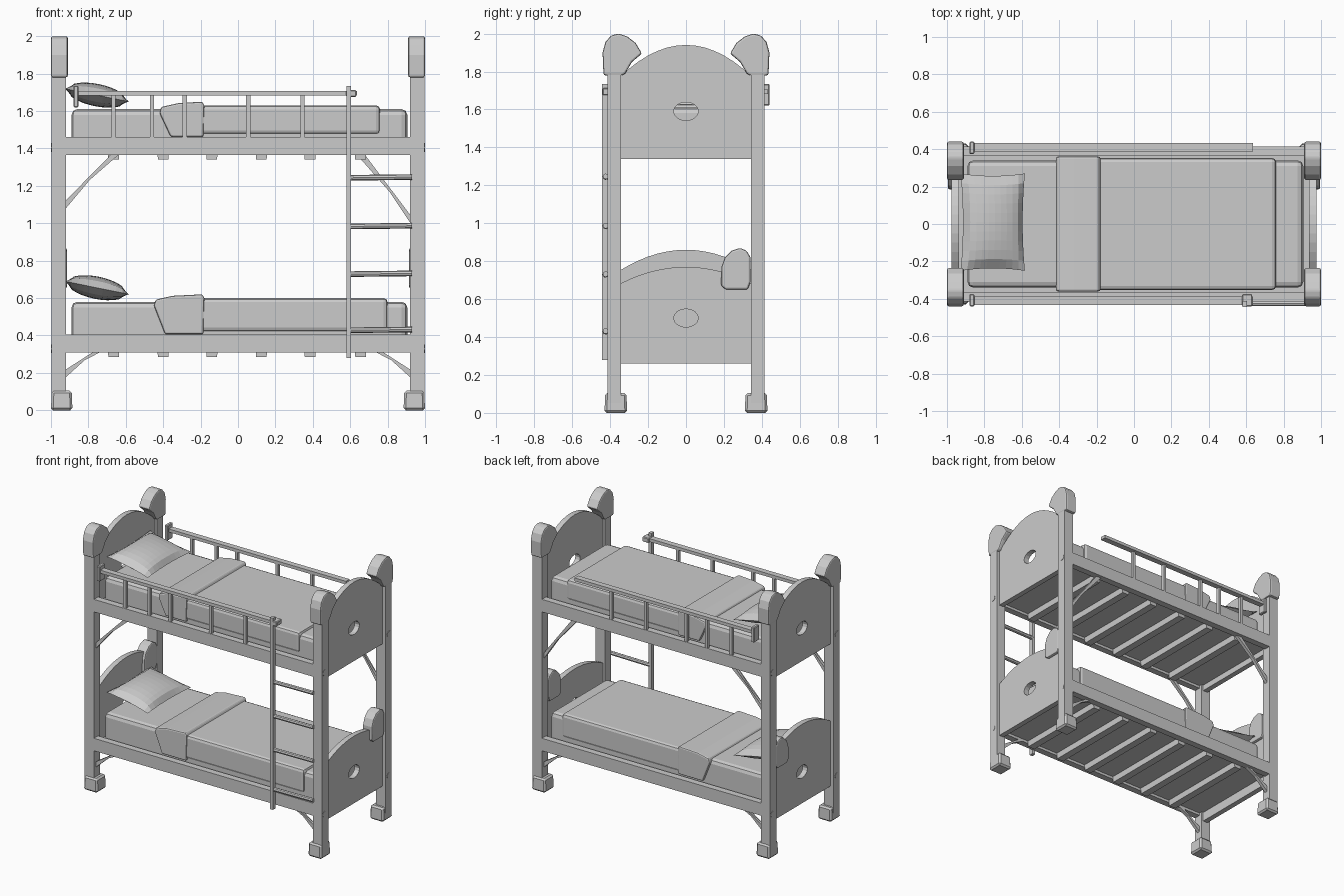
import bpy, bmesh, math
from mathutils import Vector

if "Cube" in bpy.data.objects:
    bpy.data.objects.remove(bpy.data.objects["Cube"])


def finish(name, bm, bevel=0, segs=2):
    bmesh.ops.recalc_face_normals(bm, faces=bm.faces)
    me = bpy.data.meshes.new(name)
    bm.to_mesh(me)
    bm.free()
    ob = bpy.data.objects.new(name, me)
    bpy.context.collection.objects.link(ob)
    if bevel:
        m = ob.modifiers.new("bevel", 'BEVEL')
        m.width, m.segments = bevel, segs
    return ob


def box(name, x, y, z, bevel=0, segs=2, taper=1.0):
    """Box from (min, max) pairs; taper scales the top face."""
    x, y, z = sorted(x), sorted(y), sorted(z)
    bm = bmesh.new()
    bmesh.ops.create_cube(bm, size=1)
    for v in bm.verts:
        k = taper if v.co.z > 0 else 1
        v.co = Vector(((x[0] + x[1]) / 2 + v.co.x * k * (x[1] - x[0]),
                       (y[0] + y[1]) / 2 + v.co.y * k * (y[1] - y[0]),
                       (z[0] + z[1]) / 2 + v.co.z * (z[1] - z[0])))
    return finish(name, bm, bevel, segs)


def prism(name, loops, lo, hi, axis='x', bevel=0):
    """Outline loops (later ones are holes) extruded along x or y."""
    bm = bmesh.new()
    edges = []
    for pts in loops:
        vs = [bm.verts.new((lo, a, b) if axis == 'x' else (a, lo, b)) for a, b in pts]
        edges += [bm.edges.new((vs[i - 1], vs[i])) for i in range(len(vs))]
    if len(loops) == 1:
        bm.faces.new(vs)
    else:
        bmesh.ops.triangle_fill(bm, edges=edges, use_beauty=True)
    ext = bmesh.ops.extrude_face_region(bm, geom=bm.faces[:])
    d = hi - lo
    bmesh.ops.translate(bm, verts=[g for g in ext['geom'] if isinstance(g, bmesh.types.BMVert)],
                        vec=(d, 0, 0) if axis == 'x' else (0, d, 0))
    return finish(name, bm, bevel)


def rod(name, a, b, r, sides=8):
    a, b = Vector(a), Vector(b)
    bm = bmesh.new()
    bmesh.ops.create_cone(bm, cap_ends=True, segments=sides, radius1=r, radius2=r, depth=(b - a).length)
    bm.transform((b - a).to_track_quat('Z', 'Y').to_matrix().to_4x4())
    bmesh.ops.translate(bm, verts=bm.verts, vec=(a + b) / 2)
    return finish(name, bm)


def end_board(name, sx, bottom, shoulder, crown, hole):
    """Arched end panel with an oval hand hole."""
    half, n = 0.35, 14
    top = []
    for i in range(n + 1):
        t = 1 - 2 * i / n
        top.append((half * t, shoulder + (crown - shoulder) * (1 - t * t)))
    outer = [(-half, bottom), (half, bottom)] + top
    oval = [(0.065 * math.cos(k * math.pi / 8), hole + 0.048 * math.sin(k * math.pi / 8)) for k in range(16)]
    prism(name, [outer, oval], sx * 0.935, sx * 0.975)


def pillow(name, z):
    bm = bmesh.new()
    for side in (1, -1):
        g = bmesh.ops.create_grid(bm, x_segments=10, y_segments=10, size=1)['verts']
        for v in g:
            u, w = v.co.x, v.co.y
            h = (max(0, 1 - u * u) * max(0, 1 - w * w)) ** 0.5
            v.co = (0.175 * u * (1 - 0.07 * (1 - w * w)), 0.26 * w * (1 - 0.05 * (1 - u * u)), side * 0.06 * h)
    bmesh.ops.remove_doubles(bm, verts=bm.verts, dist=0.0005)
    ob = finish(name, bm)
    ob.location = (-0.755, 0.01, z)
    ob.rotation_euler = (0, 0.2, 0)


# Corner posts with feet, rounded caps and pegs
cap = [(0.435, 1.78), (0.44, 1.90), (0.425, 1.955), (0.395, 1.99), (0.355, 2.0),
       (0.31, 1.985), (0.265, 1.95), (0.232, 1.895), (0.285, 1.85), (0.32, 1.79), (0.335, 1.78)]
for sx in (-1, 1):
    for sy in (-1, 1):
        box("corner_post", (sx * 0.92, sx * 0.998), (sy * 0.342, sy * 0.415), (0.05, 1.82))
        box("post_foot", (sx * 0.885, sx), (sy * 0.31, sy * 0.43), (0, 0.105), 0.012, 1, 0.93)
        prism("post_cap", [[(sy * y, z) for y, z in cap]], sx * 0.91, sx, bevel=0.01)
        for z in (0.33, 1.405):
            rod("post_peg", (sx * 0.98, sy * 0.385, z), (sx, sy * 0.385, z), 0.023, 12)

# End boards, upper pair and lower pair, with small round ear on the lower ones
ear = [(0.185, 0.67), (0.21, 0.65), (0.325, 0.65), (0.34, 0.69), (0.34, 0.82),
       (0.32, 0.855), (0.285, 0.87), (0.24, 0.855), (0.205, 0.82), (0.187, 0.77)]
end_board("upper_headboard", -1, 1.34, 1.77, 1.94, 1.59)
end_board("upper_footboard", 1, 1.34, 1.77, 1.94, 1.59)
end_board("lower_headboard", -1, 0.26, 0.75, 0.86, 0.50)
end_board("lower_footboard", 1, 0.26, 0.68, 0.77, 0.50)
for sx in (-1, 1):
    prism("lower_board_ear", [ear], sx * 0.915, sx * 0.995, bevel=0.01)

# Two bunks: frame rails, slats, mattress, bedding
for level, rail, top in (("upper", 1.365, 1.61), ("lower", 0.31, 0.58)):
    for sy in (-1, 1):
        box(level + "_side_rail", (-0.93, 0.93), (sy * 0.365, sy * 0.415), (rail, rail + 0.095))
    for x in (-0.665, -0.40, -0.14, 0.125, 0.385, 0.655):
        prism(level + "_slat", [[(x - 0.032, rail + 0.03), (x - 0.028, rail - 0.025),
                                 (x + 0.028, rail - 0.025), (x + 0.032, rail + 0.03)]], -0.366, 0.366, 'y')
    box(level + "_bed_base", (-0.935, 0.935), (-0.366, 0.366), (rail + 0.02, rail + 0.045))
    box(level + "_mattress", (-0.89, 0.905), (-0.34, 0.34), (rail + 0.04, top), 0.03)
    end = 0.76 if level == "upper" else 0.80
    box(level + "_blanket", (-0.22, end), (-0.353, 0.353), (rail + 0.11, top + 0.02), 0.022)
    x0 = -0.42 if level == "upper" else -0.45
    prism(level + "_blanket_fold", [[(x0 + 0.06, rail + 0.097), (x0, top - 0.02), (x0 + 0.01, top + 0.012),
                                     (x0 + 0.10, top + 0.032), (-0.19, top + 0.04),
                                     (-0.18, top + 0.02), (-0.185, rail + 0.097)]],
          -0.36, 0.36, 'y', bevel=0.01)
    pillow(level + "_pillow", top + 0.075)

# Guard rails on both long sides of the upper bunk
for sy in (-1, 1):
    box("guard_bar", (-0.88, 0.635), (sy * 0.388, sy * 0.432), (1.682, 1.706))
    for x in (-0.665, -0.46, -0.285, 0.055, 0.345):
        box("guard_upright", (x - 0.011, x + 0.011), (sy * 0.388, sy * 0.412), (1.45, 1.69))
    box("guard_end_block", (-0.88, -0.853), (sy * 0.375, sy * 0.44), (1.62, 1.735), 0.005, 1)
box("guard_end_block", (0.578, 0.632), (-0.44, -0.375), (1.675, 1.712), 0.005, 1)

# Ladder: one pole, rungs running into the post
box("ladder_pole", (0.58, 0.604), (-0.444, -0.412), (0.28, 1.735))
for z in (0.43, 0.73, 0.985, 1.245):
    rod("ladder_rung", (0.59, -0.424, z - 0.002), (0.93, -0.424, z + 0.002), 0.015)


# Diagonal braces under the rails
def brace(sx, sy, zp, xr, zr):
    w = 0.022
    pts = [(sx * 0.93, zp - w), (sx * 0.93, zp + w), (sx * (xr - w), zr + 0.01), (sx * (xr + w), zr + 0.01)]
    prism("corner_brace", [pts], sy * 0.365, sy * 0.39, 'y')


for sx in (-1, 1):
    for sy in (-1, 1):
        brace(sx, sy, 0.19, 0.74, 0.31)
        if (sx, sy) != (1, -1):
            brace(sx, sy, 1.09 if sx < 0 else 1.01, 0.65, 1.365)
